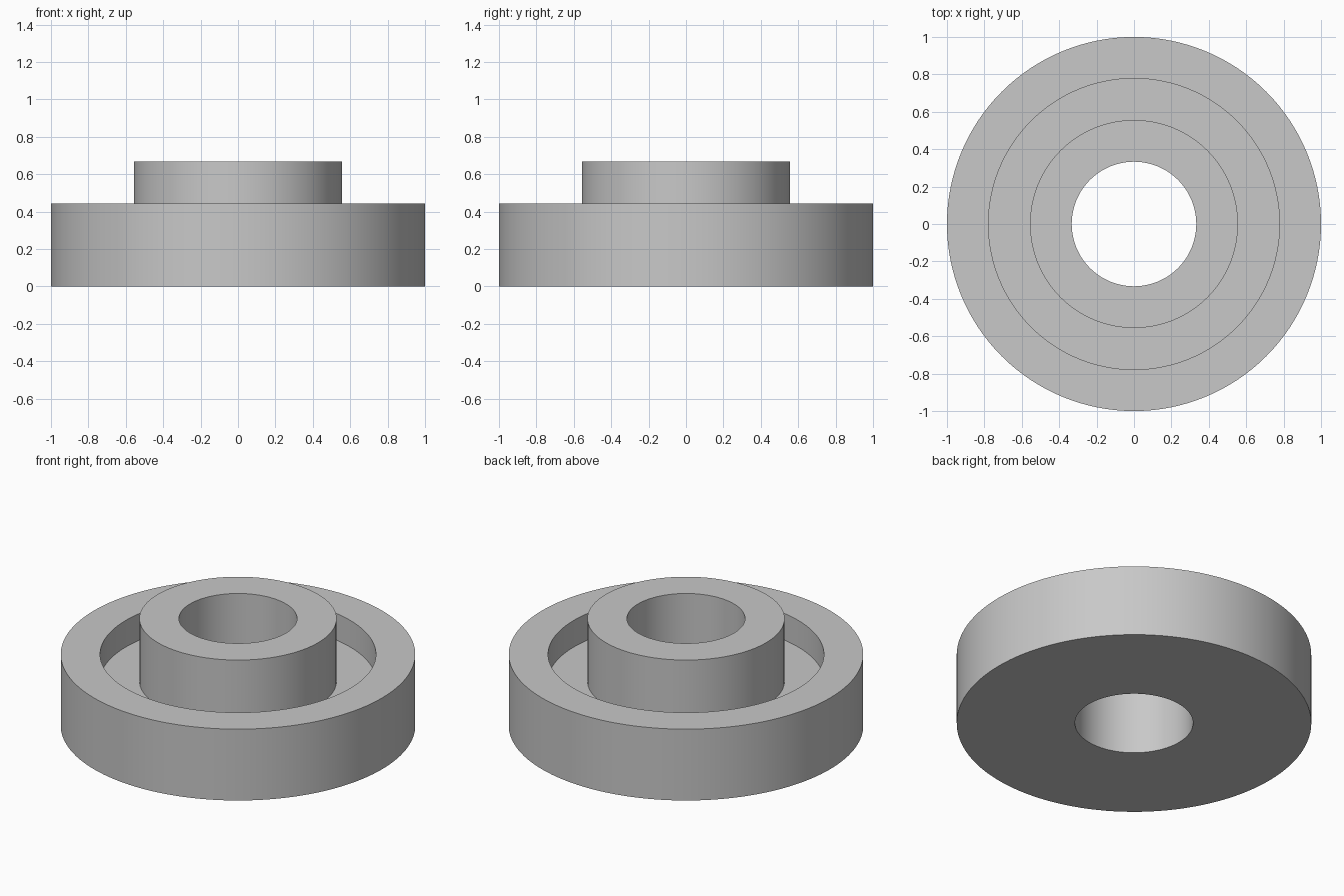
import bpy
import bmesh
import math

cube = bpy.data.objects.get("Cube")
if cube:
    bpy.data.objects.remove(cube, do_unlink=True)

SEGMENTS = 128
BORE, HUB, GROOVE, RIM = 0.333, 0.556, 0.778, 1.0
FLOOR_Z, RIM_Z, HUB_Z = 0.278, 0.444, 0.667

# Plain grey material
grey = bpy.data.materials.new("plain grey")
grey.use_nodes = True
colour = (0.58, 0.58, 0.58, 1.0)
grey.diffuse_color = colour
grey.node_tree.nodes["Principled BSDF"].inputs["Base Color"].default_value = colour


def lathe(name, profile):
    """Turn a closed (radius, z) outline around the z axis."""
    bm = bmesh.new()
    rings = []
    for radius, z in profile:
        ring = []
        for i in range(SEGMENTS):
            a = math.tau * i / SEGMENTS
            ring.append(bm.verts.new((radius * math.cos(a), radius * math.sin(a), z)))
        rings.append(ring)
    for lower, upper in zip(rings, rings[1:] + rings[:1]):
        for i in range(SEGMENTS):
            j = (i + 1) % SEGMENTS
            bm.faces.new((lower[i], lower[j], upper[j], upper[i]))
    bmesh.ops.recalc_face_normals(bm, faces=bm.faces)
    mesh = bpy.data.meshes.new(name)
    bm.to_mesh(mesh)
    bm.free()
    mesh.materials.append(grey)
    obj = bpy.data.objects.new(name, mesh)
    bpy.context.collection.objects.link(obj)
    return obj


# Flanged bushing: bored hub, recessed groove and outer rim in one turned part
bushing = lathe("flanged_bushing", [
    (BORE, 0), (RIM, 0), (RIM, RIM_Z), (GROOVE, RIM_Z),
    (GROOVE, FLOOR_Z), (HUB, FLOOR_Z), (HUB, HUB_Z), (BORE, HUB_Z),
])

# Smooth walls with crisp edges
bpy.ops.object.select_all(action="DESELECT")
bushing.select_set(True)
bpy.context.view_layer.objects.active = bushing
bpy.ops.object.shade_smooth_by_angle(angle=math.radians(30))
